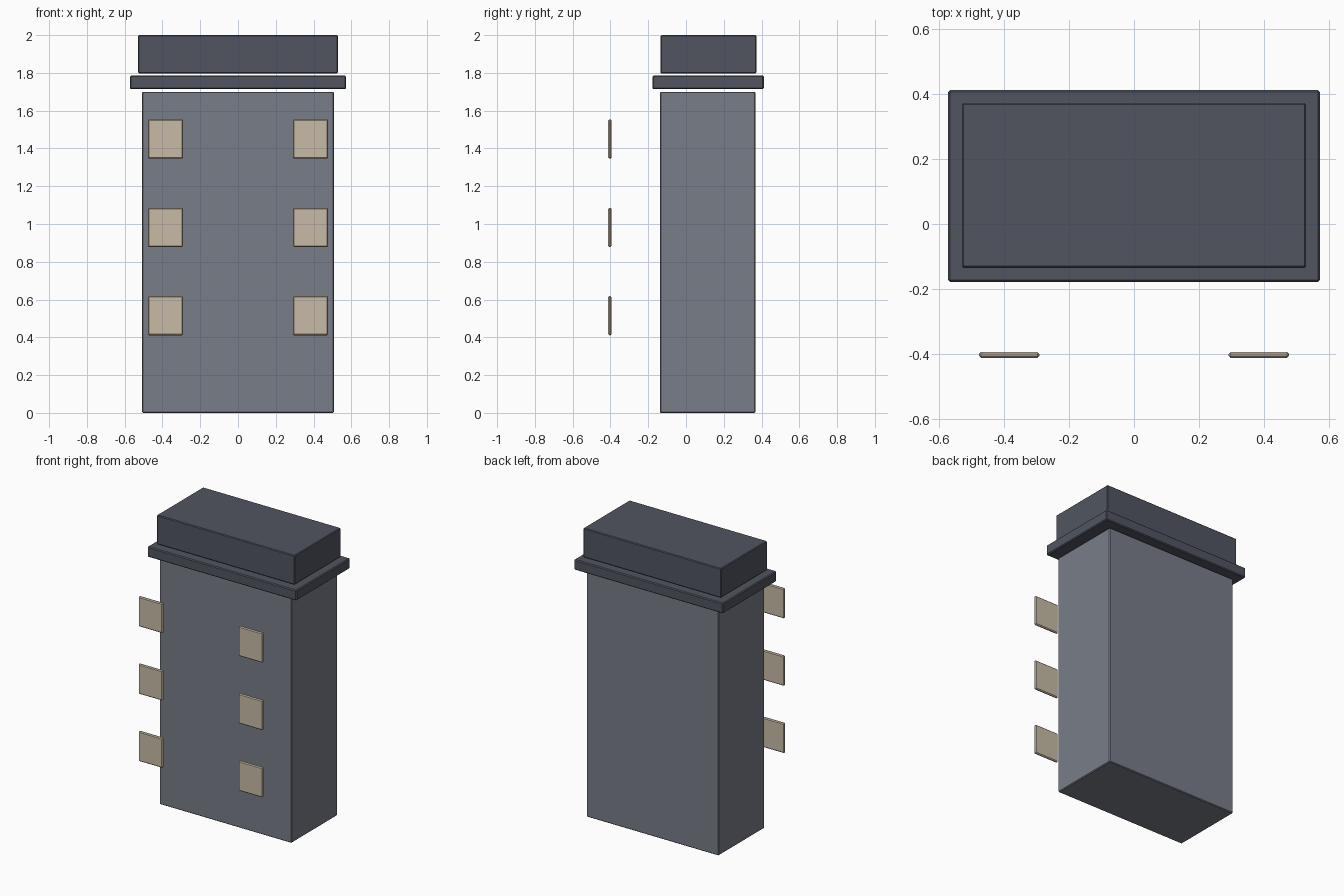
import bpy
import bmesh
from mathutils import Vector

cube = bpy.data.objects.get("Cube")
if cube:
    bpy.data.objects.remove(cube, do_unlink=True)


def material(name, rgb):
    mat = bpy.data.materials.new(name)
    mat.use_nodes = True
    colour = (*rgb, 1.0)
    mat.diffuse_color = colour
    mat.node_tree.nodes["Principled BSDF"].inputs["Base Color"].default_value = colour
    return mat


def box(name, low, high, bevel, mat):
    """Box between two corners with a narrow chamfer on every edge."""
    low, high = Vector(low), Vector(high)
    centre, size = (low + high) / 2, high - low
    bm = bmesh.new()
    bmesh.ops.create_cube(bm, size=1)
    bmesh.ops.scale(bm, vec=size, verts=bm.verts)
    bmesh.ops.bevel(bm, geom=bm.edges[:], offset=bevel, segments=1,
                    affect='EDGES', clamp_overlap=True)
    mesh = bpy.data.meshes.new(name)
    bm.to_mesh(mesh)
    bm.free()
    mesh.materials.append(mat)
    obj = bpy.data.objects.new(name, mesh)
    obj.location = centre
    bpy.context.collection.objects.link(obj)
    return obj


wall = material("wall grey", (0.19, 0.205, 0.25))
slate = material("dark slate", (0.082, 0.091, 0.118))
cream = material("window cream", (0.58, 0.50, 0.38))

# Main block, ledge and roof block, separated by thin gaps
box("tower_body", (-0.507, -0.138, 0), (0.507, 0.367, 1.70), 0.005, wall)
box("roof_ledge", (-0.572, -0.178, 1.714), (0.572, 0.412, 1.786), 0.006, slate)
box("roof_block", (-0.529, -0.135, 1.797), (0.529, 0.372, 2.0), 0.005, slate)

# Two columns of window plates standing clear of the front wall
for row, z in enumerate((0.515, 0.982, 1.45), start=1):
    for side, x in (("right", -0.384), ("left", 0.384)):
        box(f"window_{side}_{row}", (x - 0.093, -0.412, z - 0.104),
            (x + 0.093, -0.394, z + 0.104), 0.006, cream)
